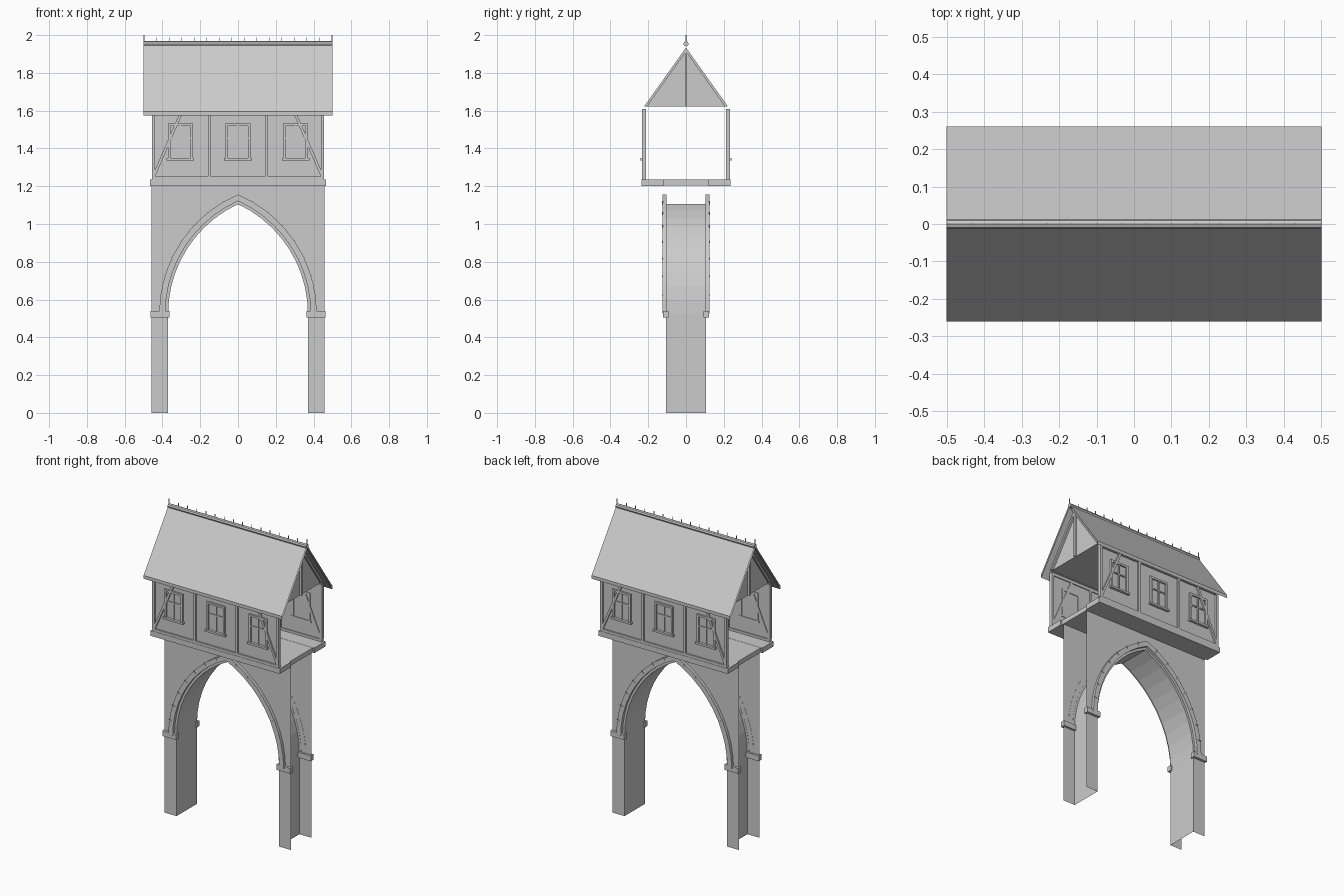
import bpy, math
from mathutils import Vector

if "Cube" in bpy.data.objects:
    bpy.data.objects.remove(bpy.data.objects["Cube"])

def mesh(name, verts, faces):
    me = bpy.data.meshes.new(name)
    me.from_pydata(verts, [], faces)
    me.update()
    ob = bpy.data.objects.new(name, me)
    bpy.context.collection.objects.link(ob)
    return ob

def box(name, x0, x1, y0, y1, z0, z1):
    v = [(x, y, z) for x in (x0, x1) for y in (y0, y1) for z in (z0, z1)]
    f = [(0, 1, 3, 2), (4, 6, 7, 5), (0, 4, 5, 1), (2, 3, 7, 6), (0, 2, 6, 4), (1, 5, 7, 3)]
    return mesh(name, v, f)

def sided(name, x0, x1, y0, y1, z0, z1):
    """Same box on the front (-y) and back (+y) side; y0 < y1 are distances outward."""
    box(name + "_front", x0, x1, -y1, -y0, z0, z1)
    box(name + "_back", x0, x1, y0, y1, z0, z1)

def beam(name, a, b, y0, y1, width):
    """Slanted bar in the xz plane between points a and b."""
    a, b = Vector(a), Vector(b)
    d = (b - a).normalized() * width / 2
    n = Vector((-d.y, d.x))
    ring = [a + n, a - n, b - n, b + n]
    v = [(p.x, y, p.y) for y in (y0, y1) for p in ring]
    f = [(0, 1, 2, 3), (7, 6, 5, 4)] + [(i, i + 4, (i + 1) % 4 + 4, (i + 1) % 4) for i in range(4)]
    return mesh(name, v, f)

# Pointed arch curve: two arcs, springing height and offset centres
SPRING, C, R, HALF, TOP = 0.525, 0.27, 0.64, 0.457, 1.205

def arch(off, n=10):
    r = R + off
    end = math.acos(C / r)
    right = [(r * math.cos(end * i / n) - C, SPRING + r * math.sin(end * i / n)) for i in range(n + 1)]
    return [(-x, z) for x, z in right] + right[-2::-1]

# Archway: front and back faces plus soffit, ends open
opening = [(-0.37, 0)] + arch(0) + [(0.37, 0)]
outline = [(-HALF, 0)] + opening + [(HALF, 0), (HALF, TOP), (-HALF, TOP)]
n = len(outline)
mesh("arch_wall_front", [(x, -0.105, z) for x, z in outline], [tuple(range(n))])
mesh("arch_wall_back", [(x, 0.105, z) for x, z in outline], [tuple(reversed(range(n)))])
m = len(opening)
mesh("arch_soffit", [(x, y, z) for y in (-0.105, 0.105) for x, z in opening],
     [(i, i + m, i + m + 1, i + 1) for i in range(m - 1)])

# Arch mouldings, joint studs and imposts
inner, outer = arch(0.015), arch(0.047)
k = len(inner)
for side, label in ((-1, "front"), (1, "back")):
    ya, yb = side * 0.104, side * 0.124
    v = [(x, y, z) for c, y in ((inner, ya), (inner, yb), (outer, yb), (outer, ya)) for x, z in c]
    f = [(r * k + i, r * k + i + 1, (r + 1) * k + i + 1, (r + 1) * k + i)
         for r in range(3) for i in range(k - 1)]
    mesh("arch_moulding_" + label, v, f)
    end = math.acos(C / R)
    for sx in (-1, 1):
        for i in range(1, 8):
            t = end * i / 7.6
            p = [(sx * ((R + o) * math.cos(t) - C), SPRING + (R + o) * math.sin(t)) for o in (0.03, 0.049)]
            beam("arch_joint_" + label, p[0], p[1], side * 0.12, side * 0.127, 0.006)
        xs = sorted((sx * 0.362, sx * 0.462))
        ys = sorted((side * 0.092, side * 0.121))
        box("impost_" + label, *xs, *ys, 0.505, 0.54)

# Gallery floor and edge beams
box("floor", -0.457, 0.457, -0.22, 0.22, 1.205, 1.235)
sided("floor_beam", -0.467, 0.467, 0.12, 0.236, 1.202, 1.236)

# Long walls with timber frame
sided("wall_panel", -0.45, 0.45, 0.219, 0.223, 1.235, 1.61)
sided("bottom_rail", -0.455, 0.455, 0.213, 0.234, 1.236, 1.252)
sided("top_rail", -0.455, 0.455, 0.213, 0.234, 1.59, 1.61)
for x in (-0.448, -0.152, 0.152, 0.448):
    sided("wall_post", x - 0.008, x + 0.008, 0.213, 0.234, 1.25, 1.60)
for side in (-1, 1):
    for sx in (-1, 1):
        beam("wall_brace", (sx * 0.445, 1.255), (sx * 0.30, 1.59), side * 0.214, side * 0.233, 0.015)

# Windows: frame, glazing bars and sill
for x in (-0.305, 0, 0.305):
    for sx in (-1, 1):
        a, b = sorted((x + sx * 0.053, x + sx * 0.066))
        sided("window_jamb", a, b, 0.215, 0.233, 1.35, 1.53)
    sided("window_head", x - 0.066, x + 0.066, 0.215, 0.233, 1.518, 1.531)
    sided("window_sill", x - 0.073, x + 0.073, 0.215, 0.24, 1.337, 1.35)
    sided("window_mullion", x - 0.004, x + 0.004, 0.22, 0.229, 1.35, 1.52)
    sided("window_transom", x - 0.055, x + 0.055, 0.22, 0.229, 1.45, 1.458)

# Roof: folded slab with open ends
prof = [(0, 1.94), (-0.26, 1.575), (-0.26, 1.596), (0, 1.96), (0.26, 1.596), (0.26, 1.575)]
mesh("roof", [(x, y, z) for x in (-0.5, 0.5) for y, z in prof],
     [(i, (i + 1) % 6, (i + 1) % 6 + 6, i + 6) for i in range(6)])

# Ceiling and gables with rafters and king post
mesh("ceiling", [(-0.45, -0.22, 1.622), (-0.45, 0.22, 1.622), (0.45, 0.22, 1.622), (0.45, -0.22, 1.622)],
     [(0, 1, 2, 3)])
for s in (-1, 1):
    mesh("gable", [(s * 0.45, -0.22, 1.622), (s * 0.45, 0.22, 1.622), (s * 0.45, 0, 1.932)], [(0, 1, 2)])
    x0, x1 = sorted((s * 0.447, s * 0.462))
    box("gable_post", x0, x1, -0.006, 0.006, 1.622, 1.92)
    for sy in (-1, 1):
        q = [(sy * 0.222, 1.622), (0, 1.934), (0, 1.912), (sy * 0.206, 1.622)]
        v = [(x, y, z) for x in (x0, x1) for y, z in q]
        mesh("gable_rafter", v, [(0, 1, 2, 3), (7, 6, 5, 4)] +
             [(i, i + 4, (i + 1) % 4 + 4, (i + 1) % 4) for i in range(4)])

# Ridge roll and cresting spikes
bpy.ops.mesh.primitive_cylinder_add(vertices=8, radius=0.014, depth=1.0, location=(0, 0, 1.954),
                                    rotation=(0, math.pi / 2, 0))
bpy.context.object.name = "ridge_roll"
for i in range(16):
    x = -0.497 + i * 0.994 / 15
    top = 2.0 if i in (0, 15) else 1.988
    box("ridge_spike", x - 0.002, x + 0.002, -0.002, 0.002, 1.955, top)
